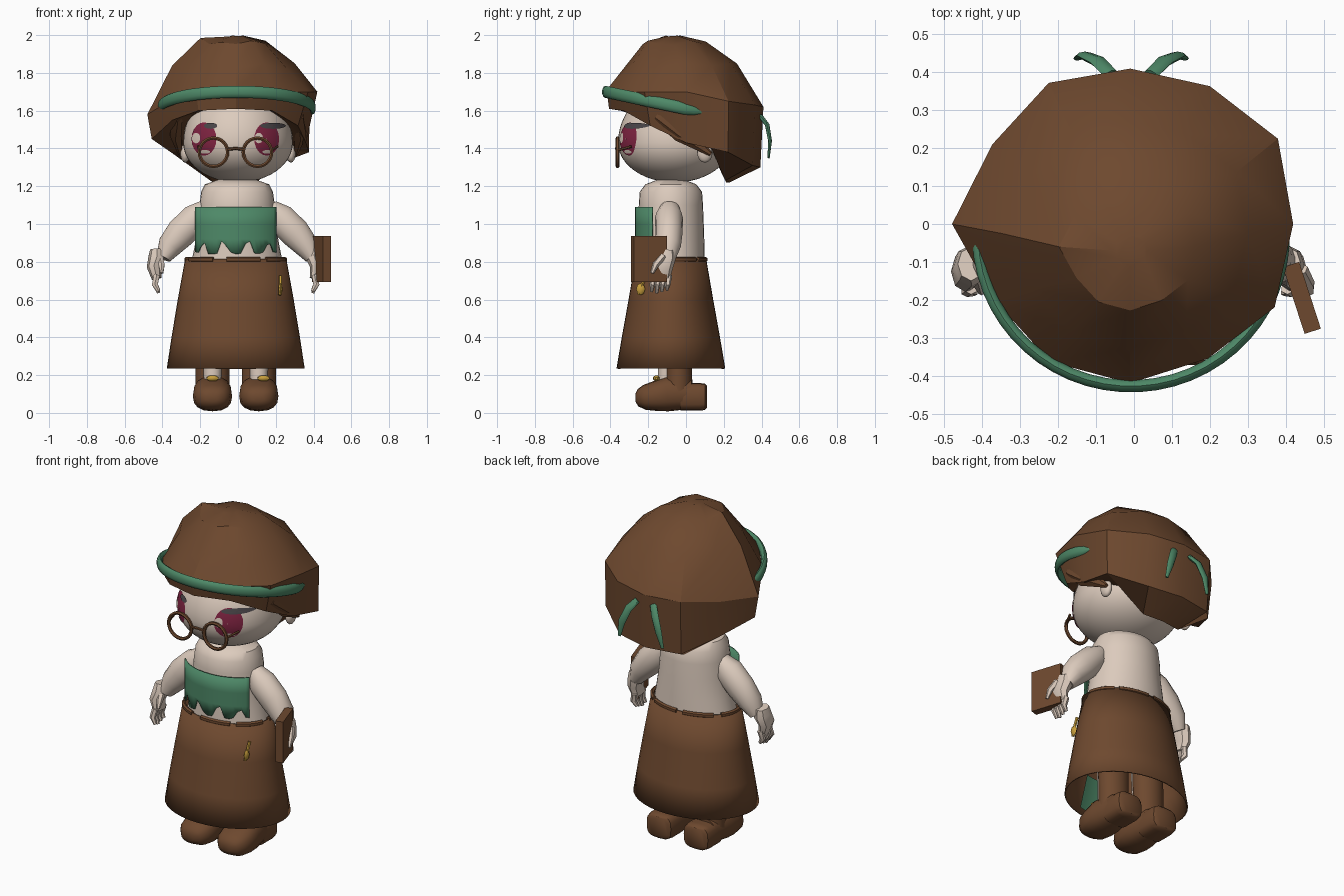
import bpy, bmesh, math, random
from mathutils import Vector

random.seed(4)
if "Cube" in bpy.data.objects:
    bpy.data.objects.remove(bpy.data.objects["Cube"], do_unlink=True)
X, Y, Z = Vector((1, 0, 0)), Vector((0, 1, 0)), Vector((0, 0, 1))


def material(name, *rgb):
    m = bpy.data.materials.new(name)
    m.use_nodes = True
    m.diffuse_color = (*rgb, 1)
    m.node_tree.nodes["Principled BSDF"].inputs["Base Color"].default_value = (*rgb, 1)
    return m


skin = material("skin", .72, .6, .51)
brown = material("brown", .155, .066, .028)
green = material("green", .076, .25, .138)
red = material("dark red", .225, .018, .056)
grey = material("dark grey", .07, .062, .068)
gold = material("gold", .57, .34, .045)


def finish(name, bm, mat, angle=40):
    bmesh.ops.recalc_face_normals(bm, faces=bm.faces)
    me = bpy.data.meshes.new(name)
    bm.to_mesh(me)
    bm.free()
    me.materials.append(mat)
    ob = bpy.data.objects.new(name, me)
    bpy.context.collection.objects.link(ob)
    bpy.ops.object.select_all(action='DESELECT')
    bpy.context.view_layer.objects.active = ob
    ob.select_set(True)
    bpy.ops.object.shade_smooth_by_angle(angle=math.radians(angle))
    return ob


def loft(name, rings, mat, caps=True, loop=False, wrap=True, angle=40):
    """Skin a list of point rings; loop joins last to first, wrap closes each ring."""
    bm = bmesh.new()
    rows = [[bm.verts.new(p) for p in r] for r in rings]
    n = len(rows[0])
    pairs = list(zip(rows, rows[1:])) + ([(rows[-1], rows[0])] if loop else [])
    for a, b in pairs:
        for i in range(n if wrap else n - 1):
            j = (i + 1) % n
            bm.faces.new((a[i], a[j], b[j], b[i]))
    if caps and not loop:
        bm.faces.new(rows[0])
        bm.faces.new(rows[-1])
    return finish(name, bm, mat, angle)


def sweep(name, path, sizes, mat, ref=X, sides=12, power=1, loop=False, caps=True):
    """Elliptical sections along a path; first radius lies along ref."""
    pts = [Vector(p) for p in path]
    n, rings = len(pts), []
    for i, p in enumerate(pts):
        a = pts[i - 1] if loop or i else p
        b = pts[(i + 1) % n] if loop or i < n - 1 else p
        t = (b - a).normalized()
        u = (ref - t * ref.dot(t)).normalized()
        v = t.cross(u)
        ru, rv = sizes[i] if isinstance(sizes, list) else (sizes, sizes)
        ring = []
        for k in range(sides):
            c, s = math.cos(math.tau * k / sides), math.sin(math.tau * k / sides)
            c, s = (math.copysign(abs(w) ** power, w) for w in (c, s))
            ring.append(p + u * c * ru + v * s * rv)
        rings.append(ring)
    return loft(name, rings, mat, caps, loop)


def ellipsoid(name, at, size, mat, seg=16, top=1):
    bm = bmesh.new()
    bmesh.ops.create_uvsphere(bm, u_segments=seg, v_segments=seg // 2, radius=1)
    for v in bm.verts:
        v.co.z *= top if v.co.z > 0 else 1
        v.co = Vector(at) + Vector(a * b for a, b in zip(v.co, size))
    return finish(name, bm, mat)


def arc(cx, cy, rx, ry, start, end, n, z=0):
    angles = [math.radians(start + (end - start) * i / n) for i in range(n + 1)]
    return [Vector((cx + rx * math.cos(a), cy + ry * math.sin(a), z)) for a in angles]


# Head and ears
HEAD, SIZE = Vector((0, -.06, 1.43)), Vector((.29, .3, .21))
ellipsoid("head", HEAD, SIZE, skin, 48, 1.43)
for side, word in ((1, "left"), (-1, "right")):
    ellipsoid(word + "_ear", (side * .28, .1, 1.375), (.025, .04, .05), skin)


# Painted eyes: thin patches that follow the face
def face_patch(name, x, z, rx, rz, mat, lift=1.012):
    rings = []
    for r in (.02, .35, .7, 1):
        ring = []
        for k in range(20):
            a = math.tau * k / 20
            px, pz = x + r * rx * math.cos(a), z + r * rz * math.sin(a)
            dz = (pz - HEAD.z) / (SIZE.z * (1.43 if pz > HEAD.z else 1))
            d = max(.01, lift ** 2 - (px / SIZE.x) ** 2 - dz ** 2)
            ring.append((px, HEAD.y - SIZE.y * math.sqrt(d), pz))
        rings.append(ring)
    loft(name, rings, mat, caps=False)


for x, lash_x, lash_r, word in ((.152, .185, .068, "left"), (-.18, -.145, .035, "right")):
    face_patch(word + "_eye", x, 1.45, .066, .088, red)
    face_patch(word + "_eye_glint", x - .042, 1.455, .022, .028, skin, 1.02)
    face_patch(word + "_eye_shine", x + .005, 1.382, .028, .01, skin, 1.02)
    face_patch(word + "_lash", lash_x, 1.52, lash_r, .016, grey, 1.022)

# Spectacles
for x, word in ((.103, "left"), (-.13, "right")):
    rim = [(x + p.x, -.362, 1.38 + p.y) for p in arc(0, 0, .075, .075, 0, 345, 23)]
    sweep(word + "_lens_rim", rim, .01, brown, Y, 6, loop=True)
    s = math.copysign(1, x)
    sweep(word + "_temple", [(x + s * .075, -.362, 1.39), (s * .21, -.29, 1.41)], .007, brown, Z, 6)
sweep("glasses_bridge", [(-.055, -.365, 1.395), (-.013, -.37, 1.4), (.028, -.365, 1.395)], .008, brown, Z, 6)

# Hair: irregular faceted cap, lower at the back, tucked under against the head
outline = [.43, .45, .42, .41, .43, .42, .47, .41, .42, .42, .41, .44]
flare = [.86, .99, .97, .96, .96, .95, .95, .95, .95, .97, .93, .86]
edge = [1.43, 1.38, 1.31, 1.3, 1.3, 1.38, 1.45, 1.55, 1.6, 1.61, 1.6, 1.52]
widest = [1.7, 1.65, 1.63, 1.62, 1.62, 1.6, 1.58, 1.65, 1.69, 1.71, 1.7, 1.7]


def hair_ring(scale, height, shift=0, jitter=0):
    ring = []
    for i, r in enumerate(outline):
        a = math.radians(30 * i)
        r *= scale(i) if callable(scale) else scale
        z = height(i) if callable(height) else height
        ring.append((r * math.cos(a) - .01, r * math.sin(a) + shift,
                     z + random.uniform(-jitter, jitter)))
    return ring


loft("hair", [
    hair_ring(lambda i: .64 - .08 * math.sin(math.tau * i / 12),
              lambda i: edge[i] + (-.08 if 1 < i < 5 else .02)),
    hair_ring(lambda i: flare[i], lambda i: edge[i]),
    hair_ring(1, lambda i: widest[i]),
    hair_ring(.72, 1.835, -.025, .02),
    hair_ring(.4, 1.965, -.06, .02),
    hair_ring(.1, 1.995, -.07, .004)], brown, angle=28)
# Side locks ending beside the ears
for s, word in ((1, "left"), (-1, "right")):
    sweep(word + "_lock", [(s * .32, -.15, 1.58), (s * .33, -.02, 1.49), (s * .305, .13, 1.37)],
          [(.04, .03), (.06, .035), (.012, .012)], brown, Z, 6)

# Headband and its two tails
band = [p + Z * (1.61 - .21 * p.y) for p in arc(-.008, -.03, .403, .398, 169, 377, 32)]
sweep("headband", band, [(.032, .017)] * (len(band) - 2) + [(.025, .014), (.01, .006)], green, Z, 10)
for side, x in ((1, .045), (-1, -.06)):
    sweep("headband_tail", [(x, .395, 1.57), (x + side * .035, .43, 1.525),
                            (x + side * .07, .445, 1.44), (x + side * .09, .437, 1.35)],
          [(.02, .012), (.023, .012), (.022, .01), (.01, .006)], green, X, 8)

# Torso
sweep("torso", [(-.005, -.08, z) for z in (.76, .88, 1.0, 1.1, 1.17, 1.21, 1.235)],
      [(.25, .18), (.225, .178), (.205, .174), (.2, .17), (.19, .165), (.17, .135), (.1, .07)],
      skin, X, 32)

# Strapless bodice with a ragged hem
rows = [arc(-.012, -.08, .255, .19, 212, 328, 20, z) for z in (1.09, 1.0, .92)]
hem = arc(-.012, -.08, .255, .19, 212, 328, 20)
for i, p in enumerate(hem):
    p.z = .865 + (.045 if i % 5 in (2, 3) else -.025) * random.uniform(.4, 1)
bodice = loft("bodice", rows + [hem], green, caps=False, wrap=False)
bodice.modifiers.new("thickness", 'SOLIDIFY').thickness = .008

# Skirt, torn waistband and inner lining panel
skirt = sweep("skirt", [(-.012, -.08, z) for z in (.235, .4, .6, .815)],
              [(.365, .288), (.34, .26), (.307, .224), (.268, .187)], brown, X, 40, caps=False)
skirt.modifiers.new("thickness", 'SOLIDIFY').thickness = .008
for k in range(7):
    start = k * 360 / 7 + random.uniform(-4, 4)
    scrap = arc(-.012, -.08, .262, .184, start, start + 40, 6, .812)
    sweep("waistband_scrap", scrap, [(.014, .012)] * 7, brown, Z, 6)
loft("skirt_lining", [arc(-.012, -.08, .3 + k * .04, .22 + k * .045, 252, 290, 8, .45 - .19 * k)
                      for k in (0, 1)], green, caps=False, wrap=False)
# Hanging charm, thin from side to side
sweep("charm_chain", [(.225, -.212, .725), (.225, -.232, .68), (.222, -.25, .625)], .009, gold, X, 6)
ellipsoid("charm", (.225, -.24, .655), (.011, .024, .032), gold, 8)

# Boots with bare shins and buckles
for x, buckle_x, word in ((.11, .135, "left"), (-.135, -.135, "right")):
    sweep(word + "_toe", [(x, -.268, .08), (x, -.255, .08), (x, -.22, .082), (x, -.16, .089),
                          (x, -.1, .1), (x, -.03, .1), (x, .03, .1)],
          [(.03, .02), (.065, .045), (.092, .066), (.104, .08), (.102, .092), (.09, .085), (.08, .075)],
          brown, X, 16, .8)
    sweep(word + "_heel", [(x, -.03, .085), (x, .07, .085), (x, .1, .085), (x, .11, .085)],
          [(.085, .073), (.086, .073), (.08, .07), (.065, .06)], brown, X, 16, .6)
    sweep(word + "_boot_shaft", [(x, -.04, .1), (x, -.04, .22), (x, -.045, .42)],
          [(.09, .075), (.09, .072), (.092, .075)], brown, X, 16)
    sweep(word + "_shin", [(x, -.11, .15), (x, -.105, .3), (x, -.09, .55)],
          [(.045, .04), (.05, .045), (.07, .065)], skin, X, 14)
    ellipsoid(word + "_buckle", (buckle_x, -.157, .183), (.036, .018, .016), gold, 10)

# Arms and hands
for s, word, hx, thumb in ((1, "left", .405, .055), (-1, "right", .43, -.025)):
    sweep(word + "_arm", [(s * .17, -.085, 1.09), (s * .22, -.09, 1.035), (s * .3, -.09, .955),
                          (s * .36, -.095, .885), (s * .395, -.105, .82)],
          [(.05, .045), (.074, .08), (.072, .083), (.068, .068), (.05, .04)], skin, Y, 14)
    sweep(word + "_hand", [(s * hx, -.105, .865), (s * hx, -.11, .82), (s * (hx + .015), -.125, .77),
                           (s * hx, -.13, .71)],
          [(.045, .035), (.055, .045), (.055, .038), (.045, .026)], skin, Y, 8)
    for k in range(4):
        y = -.17 + k * .027
        sweep(word + "_finger", [(s * hx, y, .73), (s * (hx + .01), y - .008, .68),
                                 (s * (hx - .01), y - .012, .635 + abs(k - 1) * .008)],
              [(.016, .018), (.015, .018), (.008, .01)], skin, Y, 6)
    sweep(word + "_thumb", [(s * (hx + thumb * .6), -.12, .83), (s * (hx + thumb), -.16, .785),
                            (s * (hx + thumb * 1.1), -.18, .74)],
          [(.02, .022), (.018, .018), (.009, .009)], skin, Y, 6)

# Book in the left hand
bm = bmesh.new()
bmesh.ops.create_cube(bm, size=1)
bmesh.ops.scale(bm, verts=bm.verts, vec=(.045, .185, .245))
book = finish("book", bm, brown)
book.location = (.443, -.195, .815)
book.rotation_euler.z = math.radians(18)
